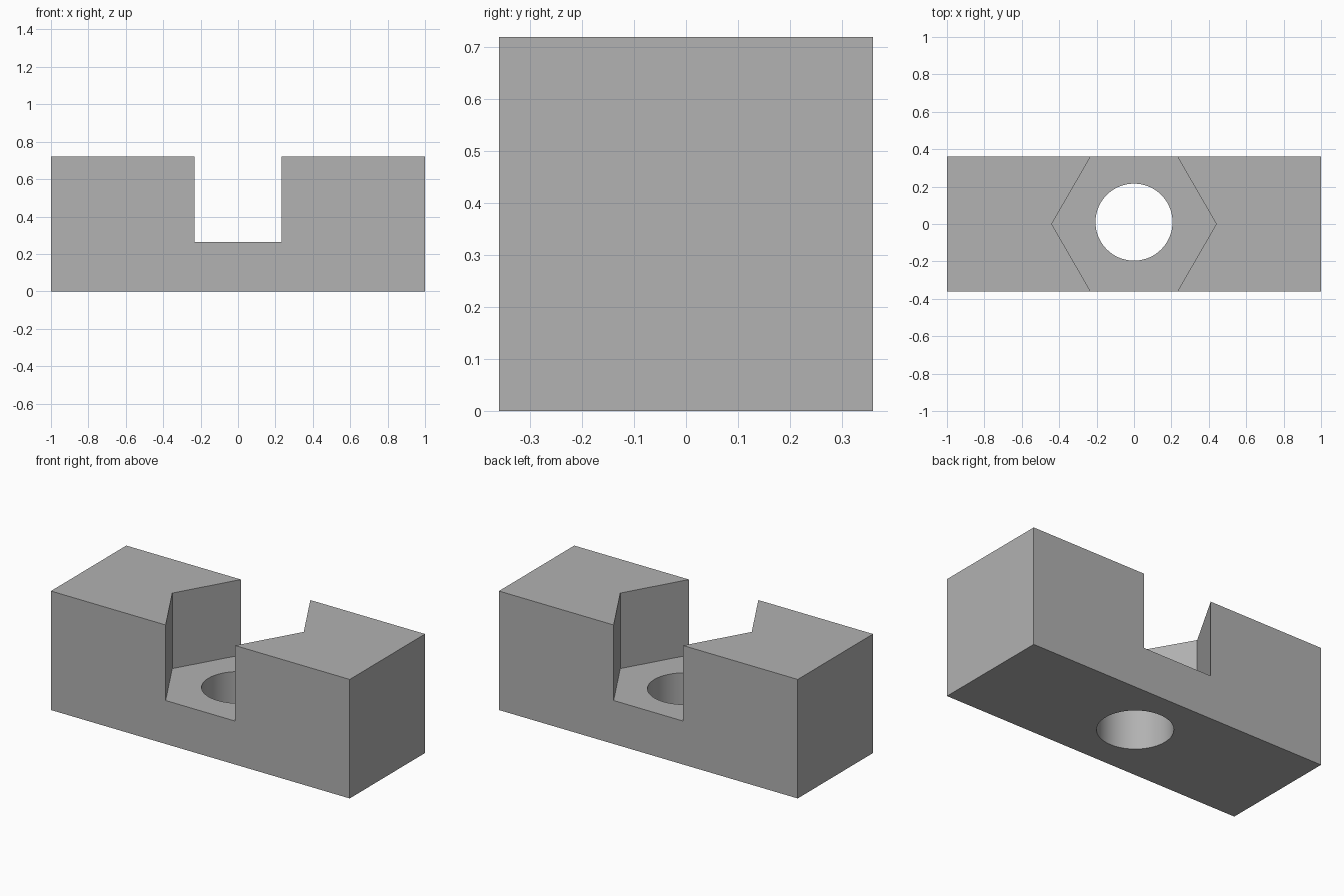
import bpy
import math

cube = bpy.data.objects.get("Cube")
if cube:
    bpy.data.objects.remove(cube, do_unlink=True)

LENGTH, DEPTH, HEIGHT = 2.0, 0.72, 0.72
FLOOR = 0.263          # height of the pocket floor
POCKET_RADIUS = 0.44   # corner radius of the hexagonal pocket
BORE_RADIUS = 0.206
BORE_Y = 0.01

grey = bpy.data.materials.new("Plain grey")
grey.use_nodes = True
colour = (0.445, 0.445, 0.445, 1)
grey.diffuse_color = colour
grey.node_tree.nodes["Principled BSDF"].inputs["Base Color"].default_value = colour


def prism_cutter(name, sides, radius, bottom, top, y=0, turn=0):
    """Upright prism used to cut the block."""
    bpy.ops.mesh.primitive_cylinder_add(
        vertices=sides, radius=radius, depth=top - bottom,
        location=(0, y, (bottom + top) / 2), rotation=(0, 0, turn))
    cutter = bpy.context.object
    cutter.name = name
    cutter.hide_render = True
    cutter.data.materials.append(grey)
    return cutter


# Hexagonal pocket with corners on the x axis, and round through bore
pocket = prism_cutter("pocket_cutter", 6, POCKET_RADIUS, FLOOR, HEIGHT + 0.2,
                      turn=math.pi / 2)
bore = prism_cutter("bore_cutter", 64, BORE_RADIUS, -0.2, FLOOR + 0.2, y=BORE_Y)

# Solid block
bpy.ops.mesh.primitive_cube_add(size=1, location=(0, 0, HEIGHT / 2))
block = bpy.context.object
block.name = "clamp_block"
block.scale = (LENGTH, DEPTH, HEIGHT)
bpy.ops.object.transform_apply(location=False, rotation=False, scale=True)
block.data.materials.append(grey)

# Cut the pocket and the bore, then drop the cutters
for cutter in (pocket, bore):
    cut = block.modifiers.new(cutter.name, "BOOLEAN")
    cut.operation = "DIFFERENCE"
    cut.solver = "EXACT"
    cut.object = cutter
    bpy.ops.object.modifier_apply(modifier=cut.name)
    bpy.data.objects.remove(cutter, do_unlink=True)

# Smooth bore wall, sharp block edges
bpy.ops.object.shade_smooth_by_angle(angle=math.radians(30))
